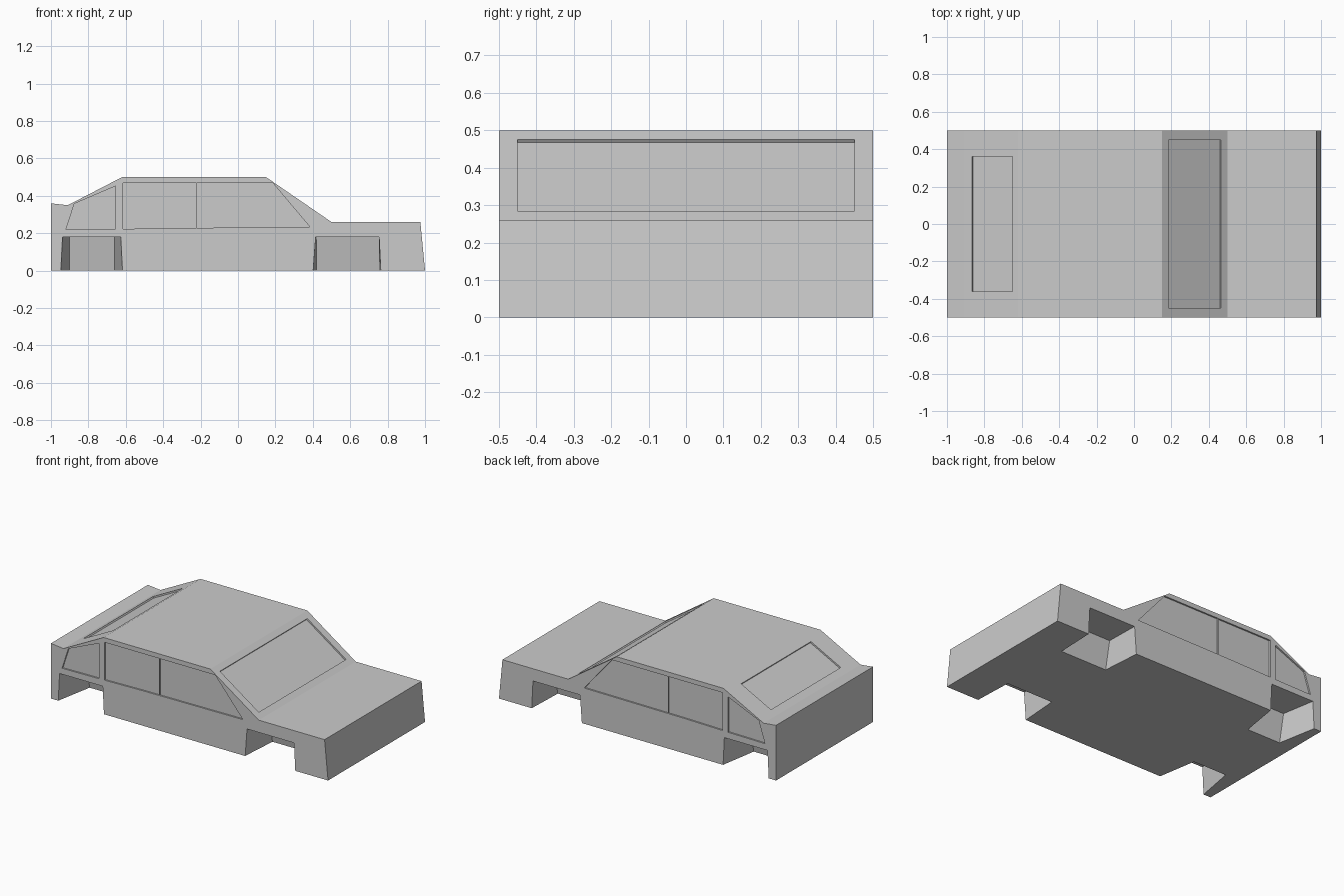
import bpy, bmesh
from mathutils import Vector

if "Cube" in bpy.data.objects:
    bpy.data.objects.remove(bpy.data.objects["Cube"])


def loft(name, a, b):
    """Closed solid between two matching loops of points."""
    bm = bmesh.new()
    va = [bm.verts.new(p) for p in a]
    vb = [bm.verts.new(p) for p in b]
    n = len(va)
    bm.faces.new(va)
    bm.faces.new(vb[::-1])
    for i in range(n):
        j = (i + 1) % n
        bm.faces.new((va[j], va[i], vb[i], vb[j]))
    bmesh.ops.recalc_face_normals(bm, faces=bm.faces)
    me = bpy.data.meshes.new(name)
    bm.to_mesh(me)
    bm.free()
    ob = bpy.data.objects.new(name, me)
    bpy.context.collection.objects.link(ob)
    return ob


def at_y(profile, y):
    return [Vector((x, y, z)) for x, z in profile]


def cut(body, cutter):
    mod = body.modifiers.new("cut", 'BOOLEAN')
    mod.operation = 'DIFFERENCE'
    mod.solver = 'EXACT'
    mod.object = cutter
    cutter.hide_render = True
    bpy.context.view_layer.objects.active = body
    bpy.ops.object.modifier_apply(modifier=mod.name)
    bpy.data.objects.remove(cutter)


def slope_cutter(name, p, q, half_width, normal, depth=0.01):
    """Shallow recess in a sloping panel between side points p and q."""
    n = Vector(normal).normalized()
    quad = [Vector((c[0], y, c[1])) for c, y in
            ((p, -half_width), (q, -half_width), (q, half_width), (p, half_width))]
    return loft(name, [v - n * depth for v in quad], [v + n * 0.03 for v in quad])


# Body shell from the side profile
profile = [(-1, 0), (-1, 0.36), (-0.91, 0.35), (-0.62, 0.5), (0.15, 0.5),
           (0.5, 0.26), (0.975, 0.26), (1, 0)]
body = loft("car_body", at_y(profile, -0.5), at_y(profile, 0.5))

# Side windows
front_window = [(-0.615, 0.47), (0.185, 0.47), (0.385, 0.233), (-0.34, 0.228), (-0.615, 0.223)]
quarter_window = [(-0.655, 0.452), (-0.875, 0.358), (-0.92, 0.219), (-0.655, 0.222)]
# Wheel wells: outer bottom, outer top and inner x ranges
wells = [((-0.95, -0.615), (-0.94, -0.625), (-0.90, -0.66)),
         ((0.40, 0.765), (0.415, 0.755), (0.42, 0.755))]

for s in (-1, 1):
    for window in (front_window, quarter_window):
        cut(body, loft("window_cutter", at_y(window, s * 0.49), at_y(window, s * 0.53)))
    for low, top, inner in wells:
        outer = [(low[0], -0.02), (low[1], -0.02), (top[1], 0.18), (top[0], 0.18)]
        a = at_y(outer, s * 0.51)
        b = [Vector((inner[0], s * 0.24, -0.02)), Vector((inner[1], s * 0.24, -0.02)),
             Vector((inner[1], s * 0.28, 0.18)), Vector((inner[0], s * 0.28, 0.18))]
        cut(body, loft("well_cutter", a, b))

# Windscreen and rear window
cut(body, slope_cutter("windscreen_cutter", (0.185, 0.476), (0.465, 0.284), 0.45, (0.24, 0, 0.35)))
cut(body, slope_cutter("rear_cutter", (-0.865, 0.373), (-0.65, 0.4845), 0.36, (-0.15, 0, 0.29)))

# Thin divider bars in the side windows
for s, side in ((-1, "right"), (1, "left")):
    bar = [(-0.222, 0.226), (-0.218, 0.226), (-0.218, 0.472), (-0.222, 0.472)]
    loft("window_divider_" + side, at_y(bar, s * 0.485), at_y(bar, s * 0.499))
